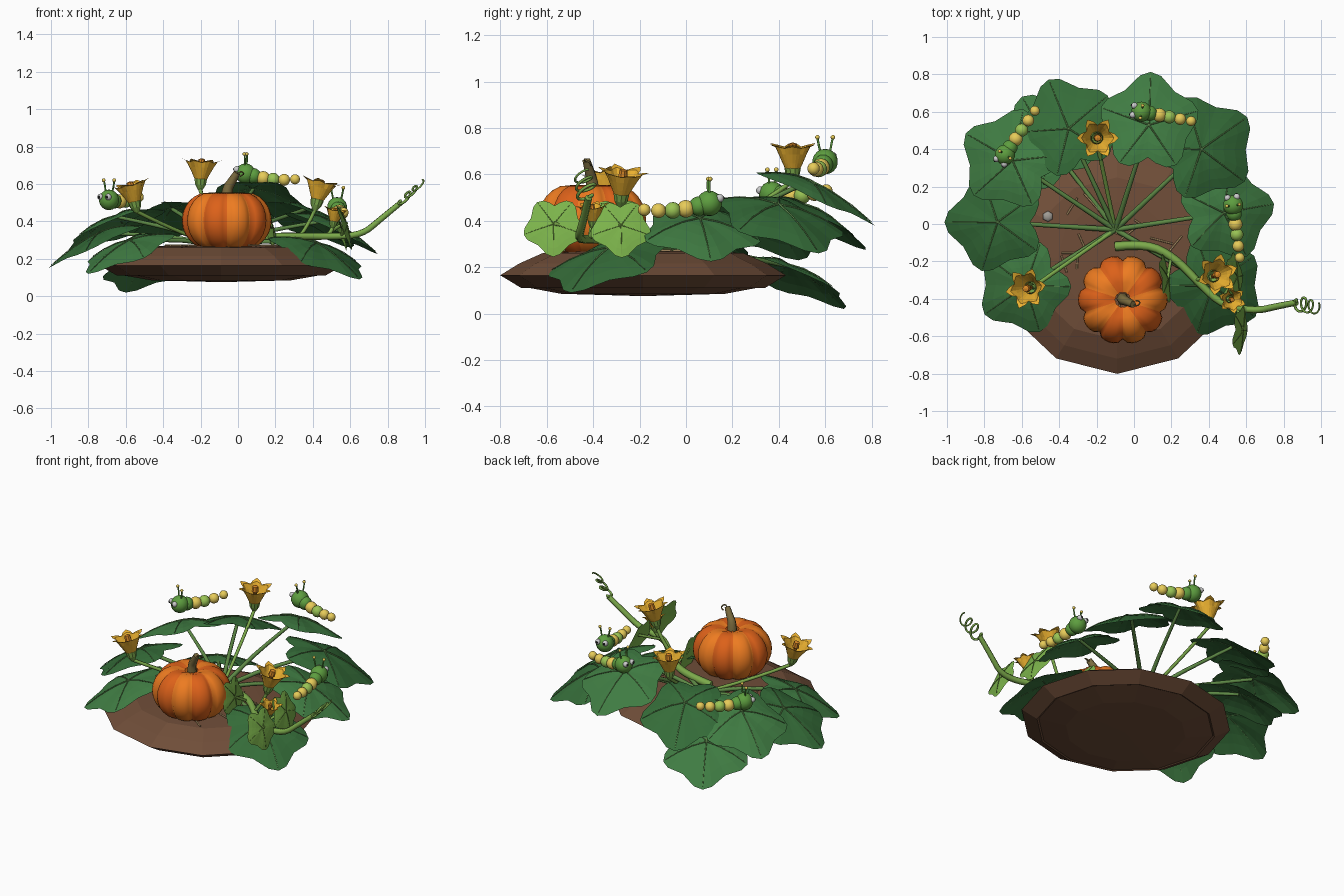
import bpy, bmesh, random
from math import sin, cos, pi, radians, sqrt, exp
from mathutils import Vector, Matrix, Euler

if "Cube" in bpy.data.objects:
    bpy.data.objects.remove(bpy.data.objects["Cube"])

random.seed(4)

def mat(name, c):
    m = bpy.data.materials.new(name)
    m.diffuse_color = (*c, 1)
    m.use_nodes = True
    m.node_tree.nodes["Principled BSDF"].inputs["Base Color"].default_value = m.diffuse_color
    return m

SOIL = mat("soil", (.16, .075, .04)); ORANGE = mat("orange", (.85, .2, .015)); ORANGE2 = mat("deep_orange", (.72, .12, .01))
LEAF = mat("leaf", (.035, .15, .04)); LEAF2 = mat("leaf_light", (.05, .2, .055)); VEIN = mat("vein", (.12, .27, .08))
VINE = mat("vine", (.2, .4, .07)); PETIOLE = mat("petiole", (.11, .25, .06)); YOUNG = mat("young_leaf", (.2, .45, .07))
GOLD = mat("gold", (.85, .45, .03)); AMBER = mat("amber", (.7, .25, .02)); STEM = mat("dry_stem", (.2, .15, .05))
GREEN = mat("bug_green", (.11, .34, .05)); LIME = mat("bug_lime", (.32, .55, .09)); YELLOW = mat("bug_yellow", (.8, .6, .1))
WHITE = mat("white", (.9, .9, .9)); BLACK = mat("black", (.01, .01, .01)); TAN = mat("straw", (.45, .3, .14)); STONE = mat("stone", (.35, .33, .3))

def mesh_obj(name, verts, faces, mats, smooth=False):
    me = bpy.data.meshes.new(name)
    me.from_pydata(verts, [], faces)
    for m in mats:
        me.materials.append(m)
    for p in me.polygons:
        p.use_smooth = smooth
    ob = bpy.data.objects.new(name, me)
    bpy.context.collection.objects.link(ob)
    return ob

def lathe(name, profile, n, m, smooth=False, shape=None):
    """Revolve (r, z) rows; shape(angle, row) scales r and offsets z."""
    vs, fs = [], []
    for k, (r, z) in enumerate(profile):
        for i in range(n):
            a = 2 * pi * i / n - pi / 2
            s, dz = shape(a, k) if shape else (1, 0)
            vs.append((r * s * cos(a), r * s * sin(a), z + dz))
    for k in range(len(profile) - 1):
        for i in range(n):
            j = (i + 1) % n
            fs.append((k * n + i, k * n + j, (k + 1) * n + j, (k + 1) * n + i))
    return mesh_obj(name, vs, fs, m if isinstance(m, list) else [m], smooth)

def tubes(name, paths, r, m, taper=1.0, poly=False):
    cu = bpy.data.curves.new(name, 'CURVE')
    cu.dimensions = '3D'; cu.bevel_depth = r; cu.bevel_resolution = 1
    cu.resolution_u = 4; cu.use_fill_caps = True
    for pts in paths:
        s = cu.splines.new('POLY' if poly else 'NURBS')
        s.points.add(len(pts) - 1)
        for i, p in enumerate(pts):
            s.points[i].co = (*p, 1)
            s.points[i].radius = 1 + (taper - 1) * i / (len(pts) - 1)
        if not poly:
            s.order_u = 3; s.use_endpoint_u = True
    tmp = bpy.data.objects.new("tmp", cu)
    bpy.context.collection.objects.link(tmp)
    bpy.context.view_layer.update()
    me = bpy.data.meshes.new_from_object(tmp.evaluated_get(bpy.context.evaluated_depsgraph_get()))
    bpy.data.objects.remove(tmp)
    me.materials.clear(); me.materials.append(m)
    ob = bpy.data.objects.new(name, me)
    bpy.context.collection.objects.link(ob)
    return ob

def ball(name, c, r, m, scale=(1, 1, 1), seg=14):
    bm = bmesh.new()
    bmesh.ops.create_uvsphere(bm, u_segments=seg, v_segments=seg * 2 // 3, radius=r)
    me = bpy.data.meshes.new(name)
    bm.to_mesh(me); bm.free()
    me.materials.append(m)
    for p in me.polygons:
        p.use_smooth = True
    ob = bpy.data.objects.new(name, me)
    ob.location = c; ob.scale = scale
    bpy.context.collection.objects.link(ob)

# Soil mound with a lipped underside
soil = lathe("soil_mound", [(.001, .27), (.3, .268), (.43, .26), (.53, .215), (.61, .165), (.52, .11), (.51, .115), (.35, .085), (.001, .075)], 12, SOIL)
soil.location = (-.09, -.185, 0); soil.scale = (1.07, 1.01, 1)

# Pumpkin: ten ribs, alternating shades
prof = []
for k in range(15):
    f = pi * (.03 + .94 * k / 14)
    r = .24 * sin(f) ** .75
    prof.append((r, .405 + .17 * cos(f) - .045 * (1 if cos(f) > 0 else -.6) * exp(-(r / .09) ** 2)))
def rib(a, k):
    return .88 + .12 * sqrt(abs(sin(5 * (a + pi / 2)))), 0
pumpkin = lathe("pumpkin", prof, 60, [ORANGE, ORANGE2], True, rib)
pumpkin.location = (-.06, -.405, 0)
for i, p in enumerate(pumpkin.data.polygons):
    p.material_index = (i % 60) // 6 % 2
tubes("pumpkin_stem", [[(-.06, -.4, .51), (-.06, -.405, .57), (-.035, -.415, .61), (-.005, -.43, .66)]], .034, STEM, .55)
tubes("stem_curl", [[(-.01, -.43, .64), (.01, -.44, .67), (.03, -.43, .66), (.03, -.41, .65), (.01, -.41, .64)]], .004, STEM)

# Lobed leaf, built around its stalk and domed; tip along local +x
def leaf(name, loc, size, slope, k, m, rot, vein):
    N, rings = 30, 4
    def hgt(a, r):
        return -slope * r * cos(a) - k * r * r - .02 * (r / .27) * (1 - cos(5 * a)) / 2 * size / .27
    def rad(a):
        r = size * (.9 + .1 * cos(5 * a)) * (1 + .05 * cos(a))
        return r * (1 - .15 * max(0, 1 - abs(abs(a) - pi) / .3))
    vs, fs = [(0, 0, 0)], []
    for j in range(1, rings + 1):
        for i in range(N):
            a = 2 * pi * i / N
            a = a - 2 * pi if a > pi else a
            r = rad(a) * j / rings
            vs.append((r * cos(a), r * sin(a), hgt(a, r)))
    for i in range(N):
        n = (i + 1) % N
        fs.append((0, 1 + i, 1 + n))
        for j in range(rings - 1):
            b = 1 + j * N
            fs.append((b + i, b + N + i, b + N + n, b + n))
    mw = Matrix.Translation(loc) @ rot.to_matrix().to_4x4()
    mesh_obj(name, vs, fs, [m]).matrix_world = mw
    paths = []
    for q in range(-2, 3):
        a = q * 2 * pi / 5
        paths.append([(t * rad(a) * cos(a), t * rad(a) * sin(a), hgt(a, t * rad(a)) + .003) for t in (0, .33, .66, .95)])
    tubes(name + "_veins", paths, size * .016, vein, .4, True).matrix_world = mw

BASE = Vector((-.1, -.03, .265))
# hub x, y, z, direction in degrees, size
LEAVES = [(.08, .53, .575, 88, .27), (.36, .4, .47, 35, .285), (.48, .06, .41, 10, .26), (.42, -.33, .285, -36, .27),
          (-.58, -.33, .3, 215, .255), (-.73, .01, .345, 180, .27), (-.65, .34, .43, 150, .275),
          (-.35, .51, .47, 112, .27), (-.46, .44, .21, 120, .265)]
stalks = []
for i, (x, y, z, d, s) in enumerate(LEAVES):
    leaf("leaf_%d" % i, (x, y, z), s, .42, .95, LEAF if i % 2 else LEAF2, Euler((0, 0, radians(d))), VEIN)
    h = Vector((x, y, z - .005))
    mid = BASE.lerp(h, .55) + Vector((0, 0, .02))
    stalks.append([BASE, BASE.lerp(mid, .5) + Vector((0, 0, .01)), mid, h])
tubes("leaf_stalks", stalks, .015, PETIOLE, .7)

# Vine with young leaves and curling tendril
tubes("vine", [[(-.1, -.12, .28), (.06, -.1, .31), (.22, -.18, .32), (.36, -.33, .32), (.48, -.44, .32),
                (.66, -.465, .325), (.76, -.44, .41), (.87, -.42, .5)]], .025, VINE, .65)
coil = []
for i in range(43):
    t = i / 42
    a = t * 2 * pi * 3.2
    r = .045 * (1 - .3 * t) * min(1, t * 5)
    coil.append((.86 + .12 * t + r * .6 * cos(a), -.42 - .03 * t + r * sin(a), .495 + .11 * t + r * .6 * sin(a + .8)))
tubes("tendril", [coil], .008, VINE, .6)
for i, (x, y, z, tilt, turn) in enumerate([(.18, -.29, .38, 78, 8), (.58, -.57, .385, 72, -5), (.55, -.28, .38, 70, 5)]):
    leaf("young_leaf_%d" % i, (x, y, z), .135, 0, .9, YOUNG, Euler((0, radians(tilt), radians(turn))), VINE)
tubes("young_leaf_stalks", [[(.2, -.17, .31), (.19, -.23, .34), (.18, -.29, .38)], [(.55, -.45, .32), (.57, -.5, .36), (.58, -.57, .39)],
                            [(.46, -.42, .32), (.5, -.35, .35), (.55, -.28, .38)]], .009, VINE)

# Trumpet flowers with six spreading petals
def flower(name, loc, s, lean, heading, root):
    def petal(a, k):
        c = .5 + .5 * cos(6 * a)
        return (1, 0) if k < 2 else (1 - (.06, .2, .38)[k - 2] * (1 - c), -.008 * (k - 2) * (1 - c))
    rot = Euler((0, radians(lean), radians(heading)))
    f = lathe(name, [(.026, 0), (.045, .04), (.066, .08), (.088, .115), (.115, .125)], 24, GOLD, False, petal)
    c = lathe(name + "_calyx", [(.012, -.045), (.03, -.015), (.036, .015), (.03, .03)], 10, VINE)
    h = lathe(name + "_stamen", [(.012, .01), (.012, .08), (.022, .09), (.018, .125), (.001, .13)], 8, AMBER)
    for o in (f, c, h):
        o.matrix_world = Matrix.Translation(loc) @ rot.to_matrix().to_4x4() @ Matrix.Scale(s, 4)
    end = Vector(loc) + rot.to_matrix() @ Vector((0, 0, -.04 * s))
    root = Vector(root)
    tubes(name + "_stalk", [[root, root.lerp(end, .5) + Vector((0, 0, -.02)), end]], .011, VINE)

flower("flower_back", (-.2, .46, .61), .98, 3, 0, BASE)
flower("flower_left", (-.55, -.34, .49), .98, -14, 10, BASE)
flower("flower_right", (.42, -.28, .5), .98, 14, 20, (.33, -.3, .32))
flower("flower_small", (.51, -.4, .39), .65, 12, -20, (.47, -.43, .32))

# Caterpillars: head, shrinking body beads, eyes and antennae
def caterpillar(name, head, tail):
    head, tail = Vector(head), Vector(tail)
    fwd = (head - tail).normalized()
    side = fwd.cross(Vector((0, 0, 1))).normalized()
    up = Vector((0, 0, 1))
    ball(name + "_head", head, .055, GREEN)
    beads = [(.16, .042, GREEN), (.36, .038, YELLOW), (.56, .036, LIME), (.78, .032, YELLOW), (1, .027, YELLOW)]
    for i, (t, r, m) in enumerate(beads):
        ball("%s_body_%d" % (name, i), head.lerp(tail, t) - up * .015 * sin(t * pi), r, m)
    for s in (-1, 1):
        e = head + fwd * .043 + side * s * .025 + up * .018
        ball(name + "_eye", e, .018, WHITE, seg=10)
        ball(name + "_pupil", e + fwd * .012, .009, BLACK, seg=8)
        a = head + side * s * .022 + up * .045
        b = a + side * s * .012 + up * .06
        tubes(name + "_antenna", [[a, a.lerp(b, .5) - fwd * .006, b]], .005, GREEN)
        ball(name + "_antenna_tip", b, .01, YELLOW, seg=8)

caterpillar("caterpillar_back", (.04, .6, .655), (.305, .55, .625))
caterpillar("caterpillar_right", (.53, .1, .475), (.565, -.18, .447))
caterpillar("caterpillar_left", (-.69, .37, .515), (-.53, .605, .53))

# Straw litter and a stone on the soil
straw = []
for i in range(16):
    a, r, d = random.uniform(0, 2 * pi), random.uniform(.15, .45), random.uniform(0, pi)
    c = Vector((-.1 + r * cos(a), -.2 + r * sin(a), .272 - .1 * max(0, r - .4)))
    v = Vector((cos(d), sin(d), 0)) * random.uniform(.03, .07)
    straw.append([c - v, c + v])
tubes("straw", straw, .005, TAN, 1, True)
ball("stone", (-.46, .04, .26), .03, STONE, (1, 1, .6), 6)
